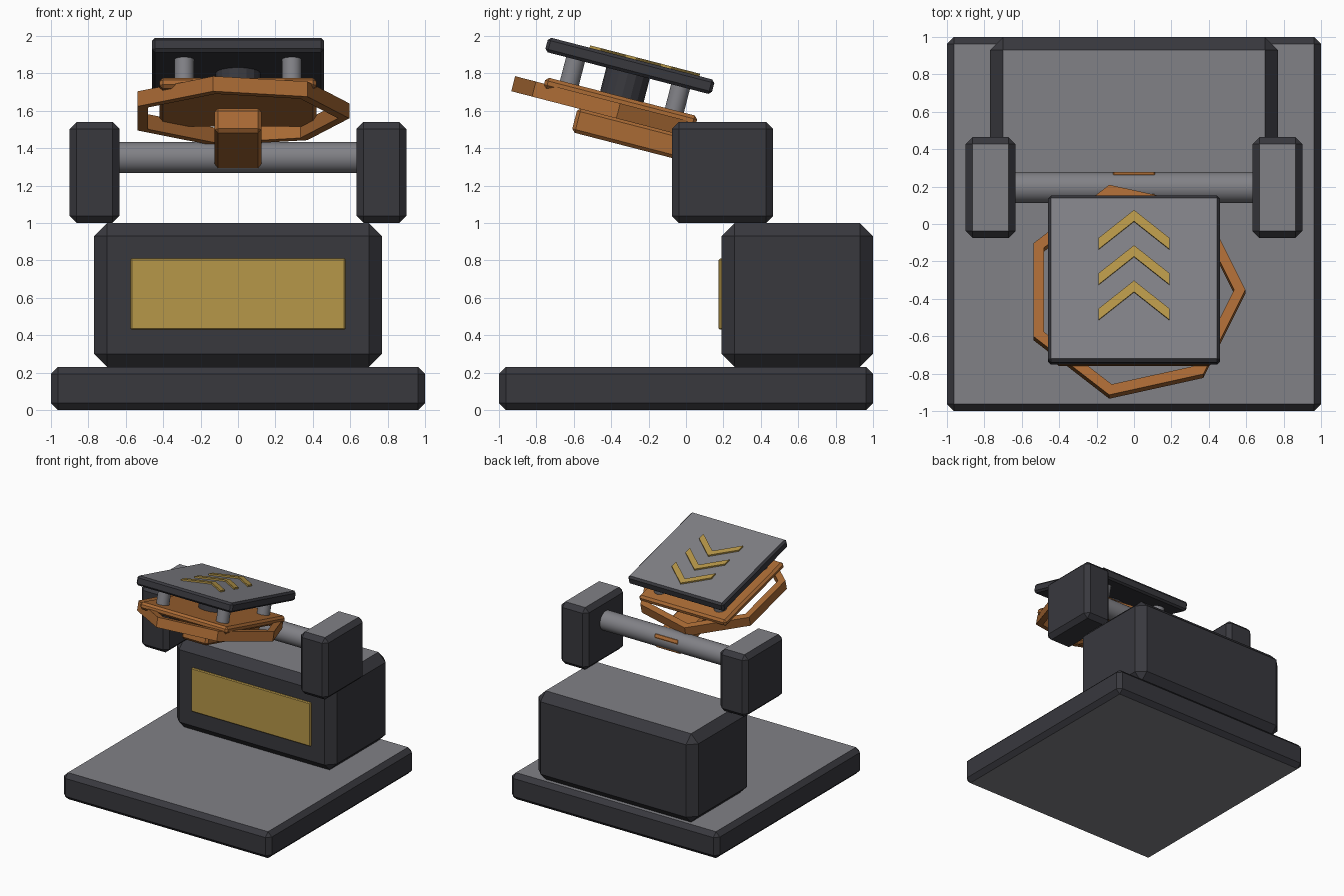
import bpy, bmesh, math
from mathutils import Matrix, Vector

cube = bpy.data.objects.get("Cube")
if cube:
    bpy.data.objects.remove(cube, do_unlink=True)


def material(name, rgb):
    m = bpy.data.materials.new(name)
    m.use_nodes = True
    m.diffuse_color = (*rgb, 1)
    m.node_tree.nodes["Principled BSDF"].inputs["Base Color"].default_value = (*rgb, 1)
    return m


DARK = material("dark grey", (0.04, 0.04, 0.048))
GREY = material("mid grey", (0.22, 0.22, 0.24))
ORANGE = material("burnt orange", (0.40, 0.145, 0.035))
GOLD = material("dull gold", (0.47, 0.31, 0.066))

WORLD = Matrix.Identity(4)
# The head leans back: its front edge is raised
HEAD = Matrix.Translation((0, -0.30, 1.84)) @ Matrix.Rotation(math.radians(-14.5), 4, "X")


def finish(name, bm, mats, matrix):
    bmesh.ops.recalc_face_normals(bm, faces=bm.faces)
    mesh = bpy.data.meshes.new(name)
    bm.to_mesh(mesh)
    bm.free()
    for m in mats:
        mesh.materials.append(m)
    ob = bpy.data.objects.new(name, mesh)
    bpy.context.collection.objects.link(ob)
    ob.matrix_world = matrix
    return ob


def box(name, center, size, bevel, mat, frame=WORLD, top=None, bottom=False):
    """Chamfered box; the flat top (and bottom) can take a second colour."""
    bm = bmesh.new()
    bmesh.ops.create_cube(bm, size=1)
    bmesh.ops.scale(bm, vec=size, verts=bm.verts)
    if bevel:
        bmesh.ops.bevel(bm, geom=bm.edges[:], offset=bevel, segments=1,
                        affect="EDGES", profile=0.5)
    bm.normal_update()
    if top:
        for f in bm.faces:
            if f.normal.z > 0.99 or (bottom and f.normal.z < -0.99):
                f.material_index = 1
    return finish(name, bm, [mat, top] if top else [mat],
                  frame @ Matrix.Translation(center))


def cylinder(name, center, radius, depth, mat, frame=WORLD, segments=32, along_x=False):
    bm = bmesh.new()
    bmesh.ops.create_cone(bm, cap_ends=True, segments=segments,
                          radius1=radius, radius2=radius, depth=depth)
    for f in bm.faces:
        f.smooth = segments > 16 and len(f.verts) == 4
    turn = Matrix.Rotation(math.pi / 2, 4, "Y") if along_x else WORLD
    return finish(name, bm, [mat], frame @ Matrix.Translation(center) @ turn)


def extruded(name, outline, z, height, mat, frame):
    bm = bmesh.new()
    face = bm.faces.new([bm.verts.new((x, y, z)) for x, y in outline])
    grown = bmesh.ops.extrude_face_region(bm, geom=[face])["geom"]
    bmesh.ops.translate(bm, vec=(0, 0, height),
                        verts=[v for v in grown if isinstance(v, bmesh.types.BMVert)])
    return finish(name, bm, [mat], frame)


def ring(name, sides, outer, inner, low, high, mat, frame):
    """Polygonal hoop with a rectangular section."""
    bm = bmesh.new()
    section = [(outer, low), (outer, high), (inner, high), (inner, low)]
    loops = []
    for i in range(sides):
        a = math.tau * i / sides
        loops.append([bm.verts.new((r * math.cos(a), r * math.sin(a), z)) for r, z in section])
    for i in range(sides):
        a, b = loops[i], loops[(i + 1) % sides]
        for j in range(4):
            k = (j + 1) % 4
            bm.faces.new((a[j], b[j], b[k], a[k]))
    return finish(name, bm, [mat], frame)


# Floor plate and main housing
box("base_plate", (0, 0, 0.115), (2, 2, 0.23), 0.037, DARK, top=GREY, bottom=True)
box("housing", (0, 0.595, 0.615), (1.54, 0.81, 0.77), 0.07, DARK, top=GREY)
box("front_panel", (0, 0.19, 0.62), (1.15, 0.03, 0.38), 0.007, GOLD)

# Side blocks carrying the cross shaft
for side, x in (("left", 1), ("right", -1)):
    box(side + "_block", (0.767 * x, 0.195, 1.27), (0.266, 0.54, 0.54), 0.037, DARK, top=GREY)
cylinder("cross_shaft", (0, 0.195, 1.35), 0.083, 1.3, GREY, along_x=True)

# Tilting arm, hoop and carrier plate
box("tilt_arm", (0, 0.231, -0.353), (0.25, 0.89, 0.135), 0.018, ORANGE, HEAD)
ring("hoop", 7, 0.595, 0.535, -0.29, -0.207, ORANGE, HEAD)
box("carrier_plate", (0, 0, -0.2), (0.84, 0.84, 0.06), 0.018, ORANGE, HEAD)

# Hub and four posts under the top pad
cylinder("hub", (0, 0, -0.105), 0.12, 0.14, DARK, HEAD, segments=16)
for x in (-1, 1):
    for y in (-1, 1):
        name = ("front_" if y < 0 else "back_") + ("left" if x > 0 else "right") + "_post"
        cylinder(name, (0.288 * x, 0.29 * y, -0.105), 0.052, 0.15, GREY, HEAD)

# Top pad with three raised chevrons
box("top_pad", (0, 0, 0), (0.92, 0.92, 0.08), 0.016, DARK, HEAD, top=GREY)
chevron = [(0, 0), (-0.19, -0.155), (-0.19, -0.217), (0, -0.062), (0.19, -0.217), (0.19, -0.155)]
for i in range(3):
    apex = 0.374 - 0.195 * i
    extruded("chevron_%d" % (i + 1), [(x, y + apex) for x, y in chevron],
             0.038, 0.015, GOLD, HEAD)
